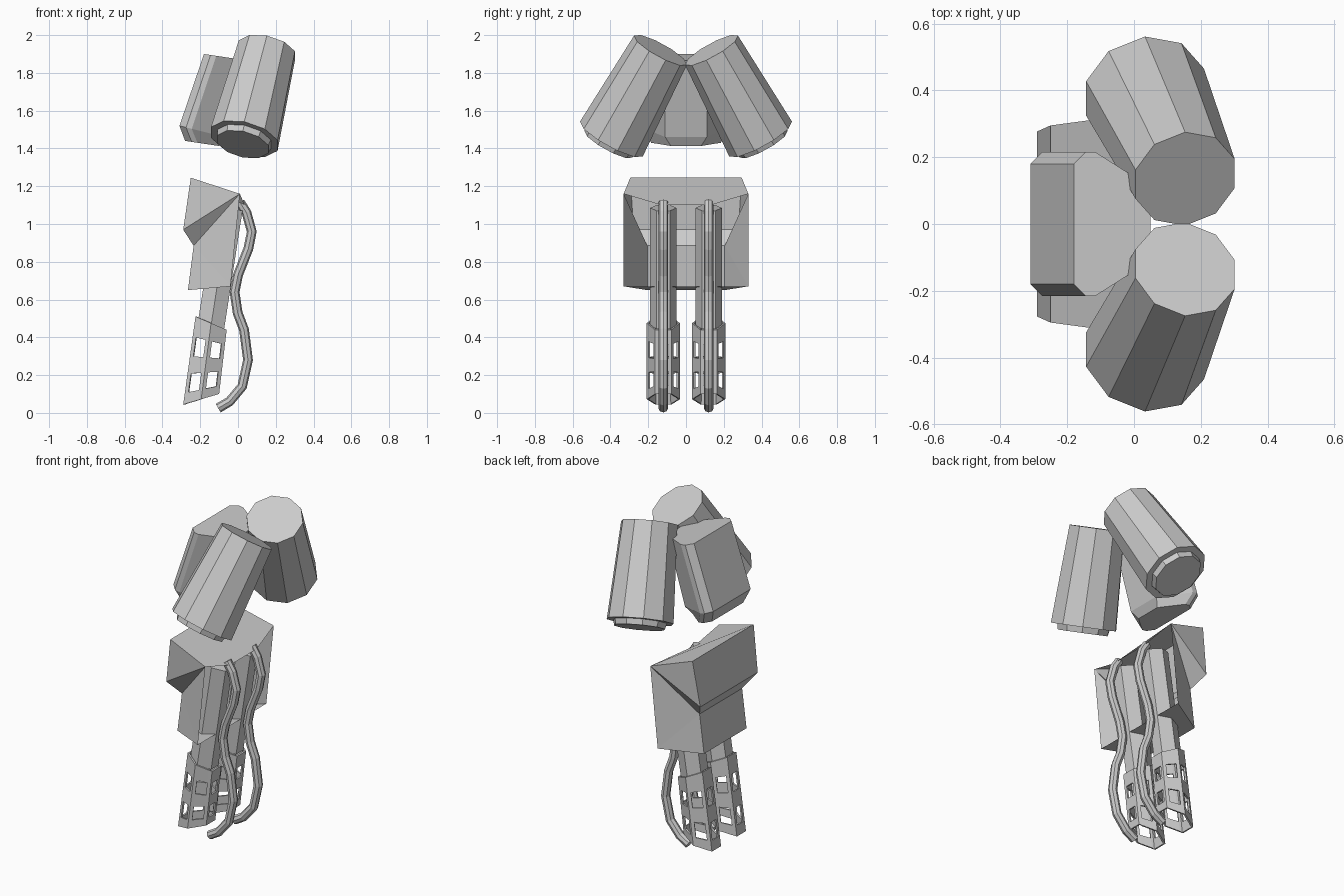
import bpy, bmesh, math
from mathutils import Vector

if "Cube" in bpy.data.objects:
    bpy.data.objects.remove(bpy.data.objects["Cube"])


def make(name, verts, faces, clip=0):
    bm = bmesh.new()
    vs = [bm.verts.new(v) for v in verts]
    for f in faces:
        bm.faces.new([vs[i] for i in f])
    if clip:  # keep only the given side of the y = 0 plane
        bmesh.ops.bisect_plane(bm, geom=bm.verts[:] + bm.edges[:] + bm.faces[:],
                               plane_co=(0, 0, 0), plane_no=(0, clip, 0), clear_inner=True)
    bmesh.ops.recalc_face_normals(bm, faces=bm.faces[:])
    me = bpy.data.meshes.new(name)
    bm.to_mesh(me)
    bm.free()
    ob = bpy.data.objects.new(name, me)
    bpy.context.collection.objects.link(ob)
    return ob


def loft(name, rings, clip=0):
    n = len(rings[0])
    faces = [(r * n + k, r * n + (k + 1) % n, (r + 1) * n + (k + 1) % n, (r + 1) * n + k)
             for r in range(len(rings) - 1) for k in range(n)]
    faces += [tuple(range(n)), tuple((len(rings) - 1) * n + k for k in range(n))]
    return make(name, [p for r in rings for p in r], faces, clip)


# Hexagon outline: (depth fraction back to front, half-width fraction)
HEX = [(0, -.5), (0, .5), (.5, 1), (1, .5), (1, -.5), (.5, -1)]

for s, side in ((1, "left"), (-1, "right")):
    # Splayed ten-sided upper drum with a stepped end
    top, bot = Vector((.153, .135 * s, 1.92)), Vector((.033, .395 * s, 1.45))
    axis = (bot - top).normalized()
    u = (Vector((1, 0, 0)) - axis * axis.x).normalized()
    v = axis.cross(u)
    rings = []
    for c, r in ((top, .16), (bot, .19), (bot, .152), (bot + axis * .033, .145)):
        rings.append([c + r * (math.cos(a) * u + math.sin(a) * v)
                      for a in (math.radians(18 + 36 * k) for k in range(10))])
    loft("upper_drum_" + side, rings, s)

    yc = .12 * s
    # Slanted hexagonal column
    loft("column_" + side, [[(-.14 + (z - .48) * .155 + (t - .5) * .14, yc + w * .07, z - (t - .5) * .03)
                             for t, w in HEX] for z in (1.085, .46)])

    # Hollow hexagonal shroud with two rows of windows
    def corner(k, f):
        t, w = HEX[k % 6]
        a = Vector((-.225, 0, .51)).lerp(Vector((-.06, 0, .44)), t)
        b = Vector((-.29, 0, .045)).lerp(Vector((-.10, 0, .10)), t)
        p = a.lerp(b, f)
        p.y = yc + w * .088
        return p
    verts, faces = [], []
    rows, cols = (0, .23, .45, .65, .87, 1), (0, .2, .8)
    for f in rows:
        for k in range(6):
            verts += [corner(k, f).lerp(corner(k + 1, f), c) for c in cols]
    for r in range(5):
        for k in range(18):
            if r in (1, 3) and k % 3 == 1:
                continue
            k2 = (k + 1) % 18
            faces.append((r * 18 + k, r * 18 + k2, r * 18 + 18 + k2, r * 18 + 18 + k))
    shroud = make("shroud_" + side, verts, faces)
    mod = shroud.modifiers.new("thickness", "SOLIDIFY")
    mod.thickness = .01

    # Wavy hose in front of the column
    path = [(.01, 1.115), (.045, 1.06), (.073, .96), (.055, .87), (0, .73), (-.018, .64),
            (-.002, .53), (.032, .44), (.053, .28), (.022, .14), (-.045, .06), (-.105, .025)]
    cu = bpy.data.curves.new("hose_" + side, "CURVE")
    cu.dimensions = "3D"
    cu.bevel_depth = .026
    cu.bevel_resolution = 2
    cu.use_fill_caps = True
    sp = cu.splines.new("POLY")
    sp.points.add(len(path) - 1)
    for p, (x, z) in zip(sp.points, path):
        p.co = (x, yc, z, 1)
    sp.use_smooth = False
    bpy.context.collection.objects.link(bpy.data.objects.new("hose_" + side, cu))

# Chamfered block between the drums
rings = []
for xb, xf, zb, slope, inset in ((-.18, .05, 1.9, -.15, 0), (-.31, -.07, 1.52, -.25, 0),
                                 (-.28, -.1, 1.44, -.15, .03)):
    half = [(xb, .18 - inset), (xb + .035, .215 - inset), (xb + .065, .215 - inset), (xf, .11 - inset)]
    outline = half + [(x, -y) for x, y in reversed(half)]
    rings.append([(x, y, zb + slope * (x - xb)) for x, y in outline])
loft("upper_block", rings)

# Lower housing: shell open at the front, notched at the back
half = [(-.25, .295, 1.245), (-.29, .277, .97), (-.235, .205, .885), (-.265, .205, .65),
        (-.04, .33, .67), (.01, .33, 1.16), (.035, .13, 1.1)]
verts = half + [(x, -y, z) for x, y, z in half]
faces = [(i, i + 1, i + 8, i + 7) for i in range(3)]          # back
faces += [(3, 4, 11, 10), (0, 5, 6, 13, 12, 7)]               # floor and top
for o in (0, 7):                                              # sides
    faces += [(o, o + 1, o + 5), (o + 1, o + 2, o + 5), (o + 2, o + 4, o + 5), (o + 2, o + 3, o + 4)]
make("lower_housing", verts, faces)
